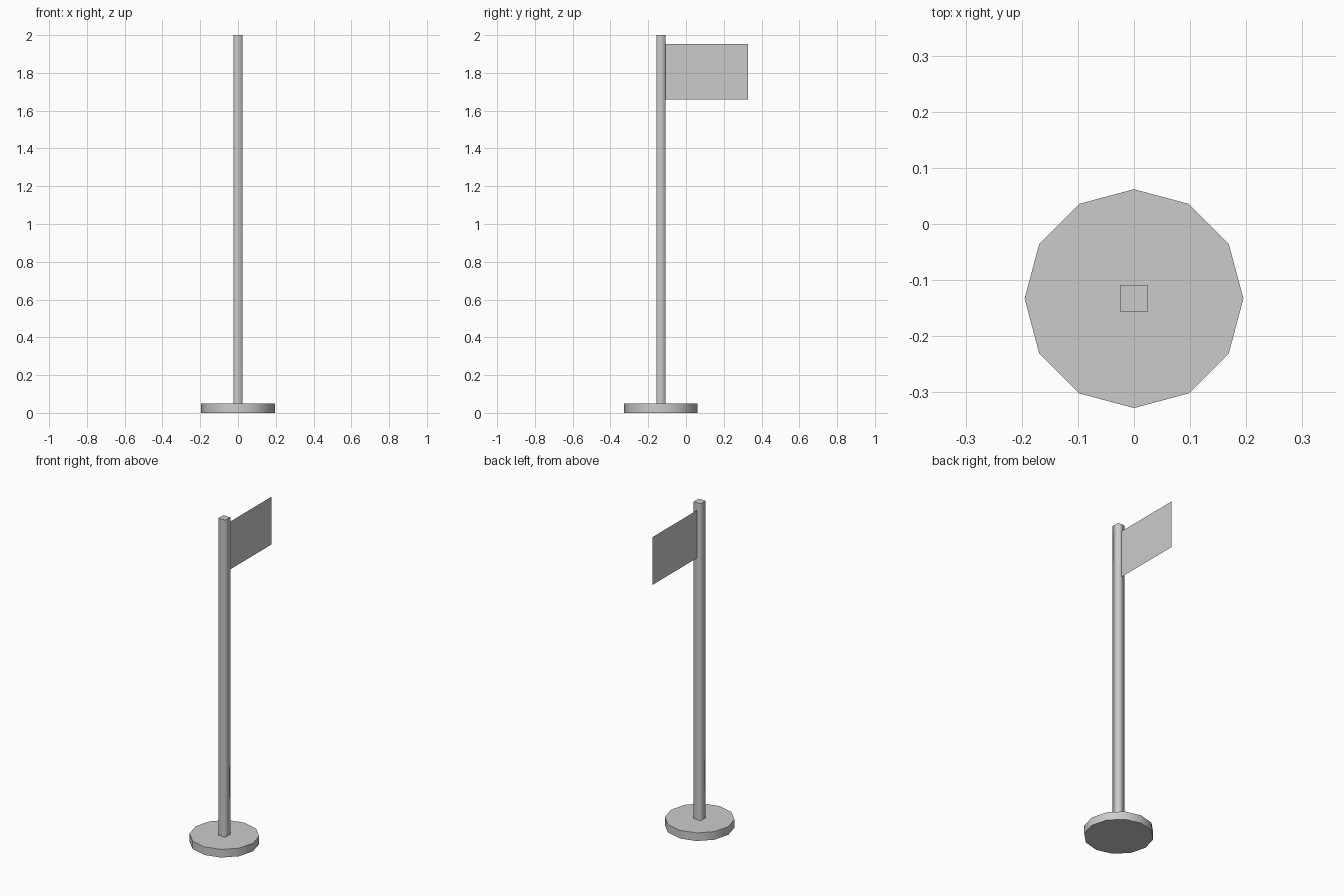
import bpy
import bmesh
from math import pi, sqrt

if "Cube" in bpy.data.objects:
    bpy.data.objects.remove(bpy.data.objects["Cube"])

POLE_Y = -0.133
POLE_HALF = 0.024


def prism(name, sides, radius, z0, z1, turn=0.0):
    """Upright prism with smooth sides and flat, sharp-edged caps."""
    bpy.ops.mesh.primitive_cylinder_add(
        vertices=sides, radius=radius, depth=z1 - z0,
        location=(0, POLE_Y, (z0 + z1) / 2), rotation=(0, 0, turn))
    ob = bpy.context.object
    ob.name = name
    for face in ob.data.polygons:
        face.use_smooth = abs(face.normal.z) < 0.5
    return ob


# Round foot and square pole
prism("base", 12, 0.195, 0.0, 0.05)
prism("pole", 4, POLE_HALF * sqrt(2), 0.05, 2.0, pi / 4)

# Flag: a single thin sheet running from the pole's back face
y0, y1, z0, z1 = POLE_Y + POLE_HALF, 0.327, 1.66, 1.954
bm = bmesh.new()
bm.faces.new([bm.verts.new((0, y, z))
              for y, z in ((y0, z0), (y1, z0), (y1, z1), (y0, z1))])
mesh = bpy.data.meshes.new("flag")
bm.to_mesh(mesh)
bm.free()
bpy.context.collection.objects.link(bpy.data.objects.new("flag", mesh))
